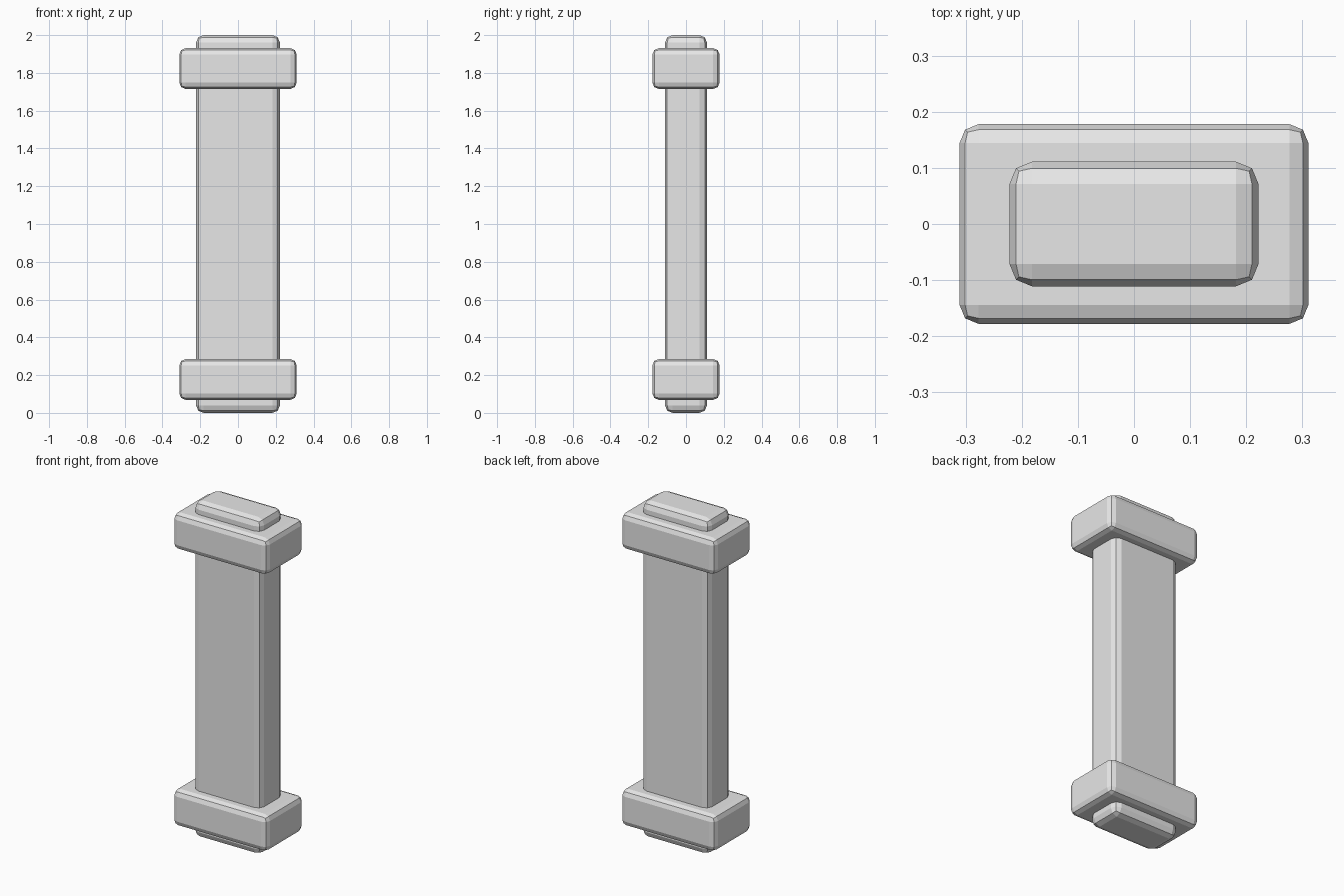
import bpy

if "Cube" in bpy.data.objects:
    bpy.data.objects.remove(bpy.data.objects["Cube"])

grey = bpy.data.materials.new("plain_grey")
grey.diffuse_color = (0.8, 0.8, 0.8, 1.0)
grey.use_nodes = True
grey.node_tree.nodes["Principled BSDF"].inputs["Base Color"].default_value = grey.diffuse_color


def rounded_block(name, size, z_mid, bevel):
    """Box with two-step chamfered edges, centred on the z axis."""
    bpy.ops.mesh.primitive_cube_add(size=1, location=(0, 0, z_mid))
    block = bpy.context.object
    block.name = name
    block.scale = size
    bpy.ops.object.transform_apply(location=False, rotation=False, scale=True)
    mod = block.modifiers.new("edge_bevel", 'BEVEL')
    mod.width = bevel
    mod.segments = 2
    mod.limit_method = 'NONE'
    block.data.materials.append(grey)
    return block


# Tall rectangular shaft running the full height
rounded_block("shaft", (0.444, 0.222, 2.0), 1.0, 0.04)

# Matching collars near both ends
for name, side in (("lower_collar", -1), ("upper_collar", 1)):
    rounded_block(name, (0.622, 0.356, 0.216), 1.0 + side * 0.823, 0.034)
